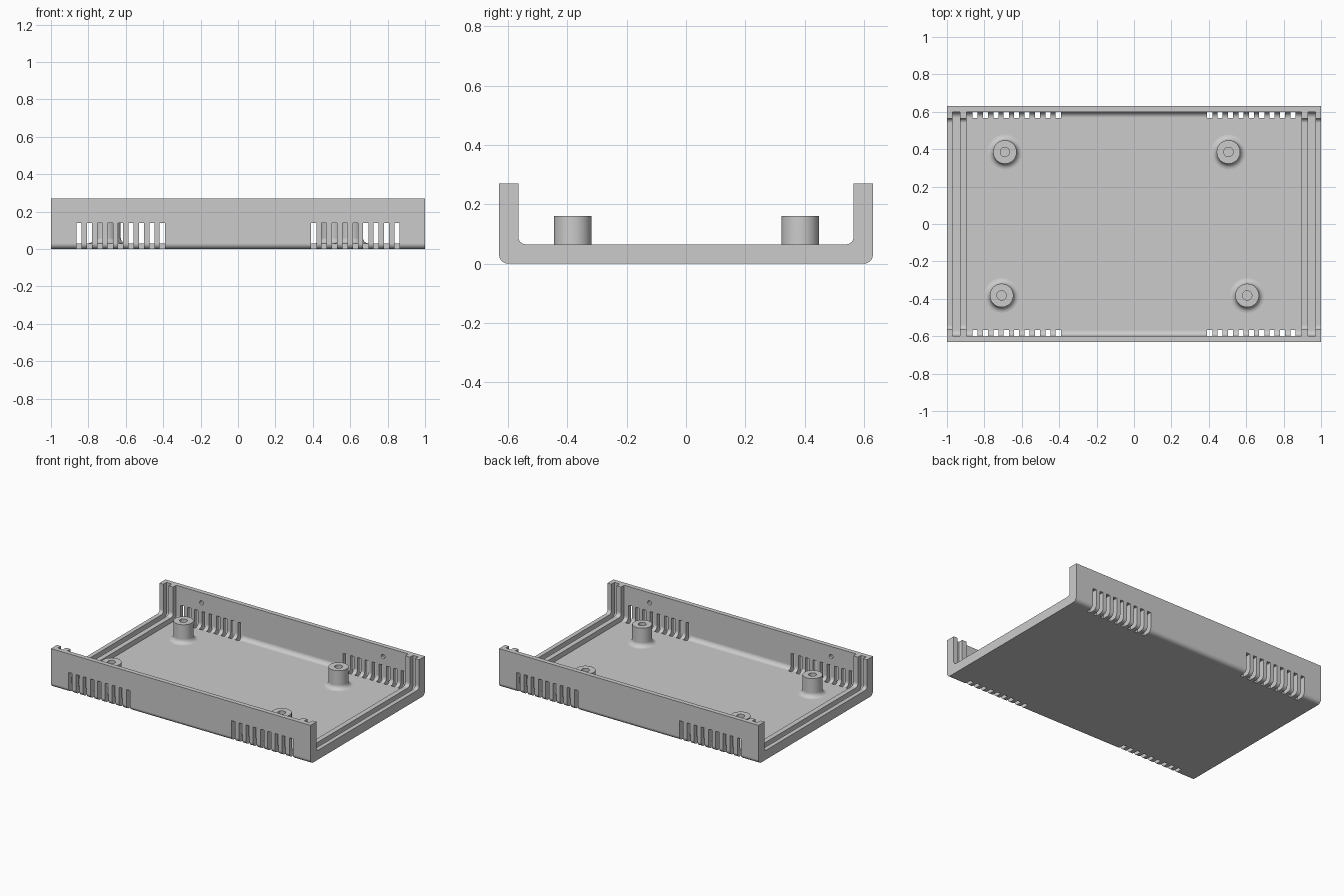
import bpy, bmesh, math
from mathutils import Matrix, Vector

if "Cube" in bpy.data.objects:
    bpy.data.objects.remove(bpy.data.objects["Cube"])

grey = bpy.data.materials.new("grey plastic")
grey.use_nodes = True
colour = (0.6, 0.6, 0.6, 1)
grey.diffuse_color = colour
grey.node_tree.nodes["Principled BSDF"].inputs["Base Color"].default_value = colour

LENGTH, HALF_W, HEIGHT = 1.0, 0.63, 0.27
FLOOR = 0.03


def make_object(name, bm):
    bmesh.ops.recalc_face_normals(bm, faces=bm.faces)
    mesh = bpy.data.meshes.new(name)
    bm.to_mesh(mesh)
    bm.free()
    mesh.materials.append(grey)
    obj = bpy.data.objects.new(name, mesh)
    bpy.context.collection.objects.link(obj)
    return obj


def tray_outline(half, bottom, top, radius, steps=8):
    """Open-topped section with rounded lower corners, from +y to -y."""
    side = [(half, top)]
    for i in range(steps + 1):
        a = math.pi / 2 * i / steps
        side.append((half - radius + radius * math.cos(a),
                     bottom + radius - radius * math.sin(a)))
    return side + [(-y, z) for y, z in reversed(side)]


def extrude_x(bm, outline, x0, x1):
    face = bm.faces.new([bm.verts.new((x0, y, z)) for y, z in outline])
    moved = bmesh.ops.extrude_face_region(bm, geom=[face])["geom"]
    verts = [v for v in moved if isinstance(v, bmesh.types.BMVert)]
    bmesh.ops.translate(bm, verts=verts, vec=(x1 - x0, 0, 0))


def add_box(bm, lo, hi):
    lo, hi = Vector(lo), Vector(hi)
    matrix = Matrix.Translation((lo + hi) / 2) @ Matrix.Diagonal((*(hi - lo), 1))
    bmesh.ops.create_cube(bm, size=1, matrix=matrix)


def activate(obj):
    bpy.ops.object.select_all(action="DESELECT")
    obj.select_set(True)
    bpy.context.view_layer.objects.active = obj


def finish(obj):
    activate(obj)
    bpy.ops.object.shade_smooth_by_angle(angle=math.radians(30))
    weighted = obj.modifiers.new("even shading", "WEIGHTED_NORMAL")
    weighted.keep_sharp = True


def cut(obj, name, bm):
    cutter = make_object(name, bm)
    cutter.hide_render = True
    mod = obj.modifiers.new(name, "BOOLEAN")
    mod.operation, mod.solver, mod.object = "DIFFERENCE", "EXACT", cutter
    activate(obj)
    bpy.ops.object.modifier_apply(modifier=mod.name)
    bpy.data.objects.remove(cutter)


# Thick channel running the whole length
bm = bmesh.new()
outer = tray_outline(HALF_W, 0, HEIGHT, 0.03)
inner = tray_outline(0.565, 0.065, HEIGHT, 0.025)
extrude_x(bm, outer + inner[::-1], -LENGTH, LENGTH)
tray = make_object("case_tray", bm)

# Main cavity and the end panel grooves, leaving two ribs at each end
bm = bmesh.new()
hollow = tray_outline(0.598, FLOOR, HEIGHT + 0.1, 0.03)
for x0, x1 in ((-0.97, -0.93), (-0.895, 0.895), (0.93, 0.97)):
    extrude_x(bm, hollow, x0, x1)
cut(tray, "cavity_cutter", bm)

# Ventilation slots wrapping round the lower edges
bm = bmesh.new()
for sx in (-1, 1):
    for sy in (-1, 1):
        for i in range(9):
            x = sx * (0.405 + i * 0.0556)
            y0, y1 = sorted((sy * 0.566, sy * 0.7))
            add_box(bm, (x - 0.0135, y0, -0.1), (x + 0.0135, y1, 0.14))
cut(tray, "vent_cutter", bm)

# Blind snap dimples on the inner faces of the walls
bm = bmesh.new()
for x in (-0.7, 0.7):
    bmesh.ops.create_cone(
        bm, cap_ends=True, segments=24, radius1=0.015, radius2=0.015, depth=1.23,
        matrix=Matrix.Translation((x, 0, 0.2)) @ Matrix.Rotation(math.pi / 2, 4, "X"))
cut(tray, "dimple_cutter", bm)
finish(tray)


# Screw posts with flared bases and blind holes
def screw_post(name, x, y):
    radius, hole, top, flare, sides = 0.063, 0.025, 0.16, 0.03, 40
    profile = [(0, 0.05), (hole, 0.05), (hole, top), (radius, top)]
    for i in range(7):
        a = math.pi / 2 * i / 6
        profile.append((radius + flare * (1 - math.cos(a)),
                        FLOOR + flare * (1 - math.sin(a))))
    bm = bmesh.new()
    verts = [bm.verts.new((r, 0, z)) for r, z in profile]
    edges = [bm.edges.new(pair) for pair in zip(verts, verts[1:])]
    bmesh.ops.spin(bm, geom=verts + edges, axis=(0, 0, 1), cent=(0, 0, 0),
                   angle=math.tau, steps=sides)
    bmesh.ops.remove_doubles(bm, verts=bm.verts, dist=0.0001)
    post = make_object(name, bm)
    post.location = (x, y, 0)
    finish(post)


screw_post("back_right_screw_post", -0.69, 0.385)
screw_post("back_left_screw_post", 0.505, 0.385)
screw_post("front_right_screw_post", -0.708, -0.382)
screw_post("front_left_screw_post", 0.605, -0.382)
